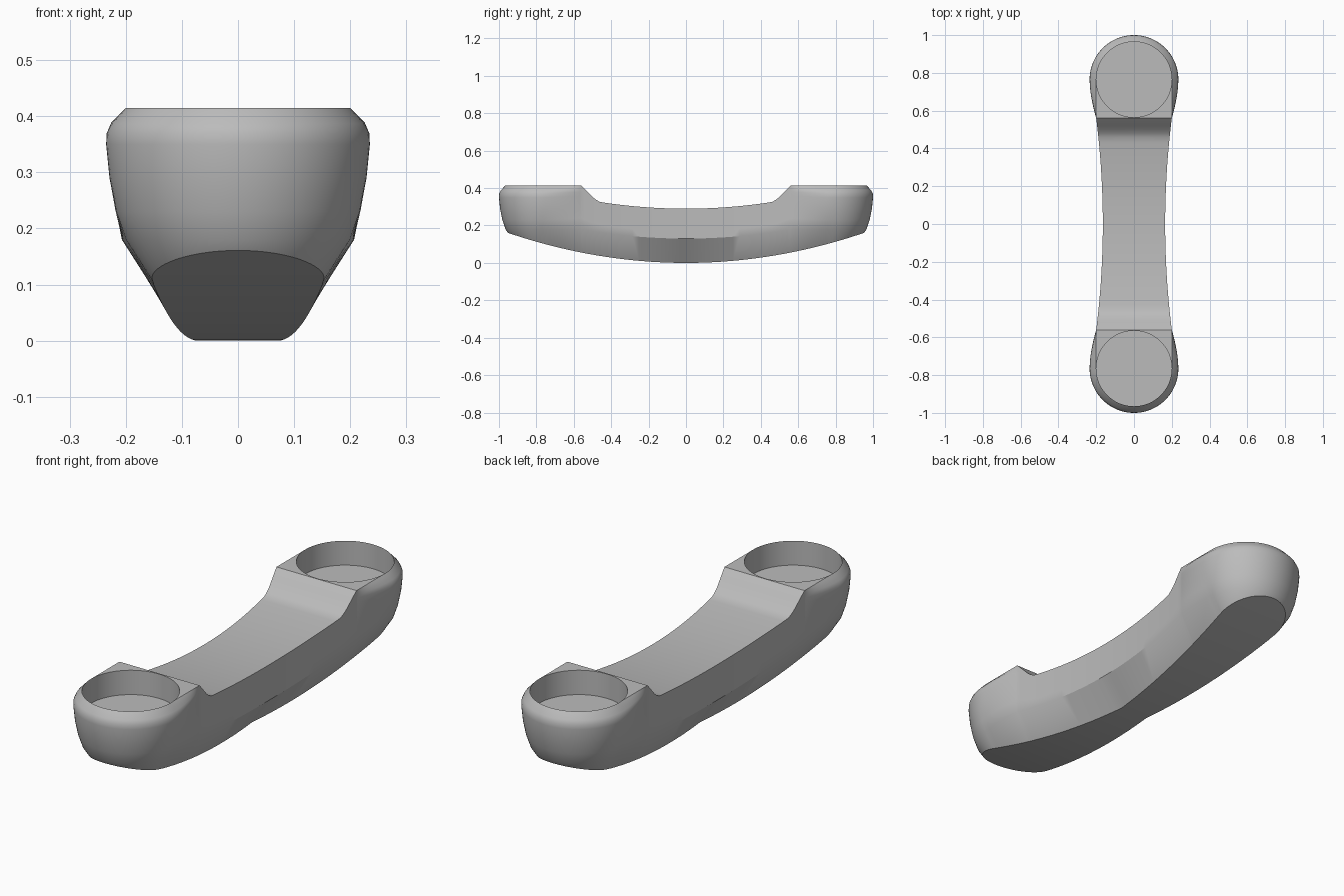
import bpy, bmesh
from math import sin, cos, pi

cube = bpy.data.objects.get("Cube")
if cube:
    bpy.data.objects.remove(cube, do_unlink=True)

HEAD_Y, POCKET_R, TOP_Z, FLOOR_Z = 0.765, 0.2, 0.415, 0.305
# Outer profile of the round head: radius, height
HEAD = [(0.2, 0.18), (0.217, 0.23), (0.229, 0.29), (0.235, 0.35),
        (0.234, 0.37), (0.226, 0.387), (0.2, TOP_Z)]
# Matching height fractions up the side of the grip
FRACTIONS = [0, 0.25, 0.5, 0.75, 0.85, 0.93, 1]
# Grip top line: y, z of the scoop where it climbs to the head
SCOOP = [(0.43, 0.321), (0.46, 0.326), (0.48, 0.337), (0.5, 0.353),
         (0.52, 0.374), (0.54, 0.395), (0.56, TOP_Z)]


def belly(y):
    """Height of the curved underside."""
    return 0.1773 * y * y


def lerp(a, b, t):
    return a + (b - a) * t


def grip_side(y, top):
    """Side points of the grip, blending into the head profile."""
    u = y / 0.56
    s = max(0, (y - 0.56) / (HEAD_Y - 0.56))
    w = 0.165 + 0.035 * u * u
    low = min(0.18, 0.13 + 0.05 * u * u)
    pts = [(0, y, belly(y)), (0.07 + 0.107 * y, y, belly(y))]
    for (r, z), f in zip(HEAD, FRACTIONS):
        pts.append((lerp(w, r, s), y, lerp(lerp(low, top, f), z, s)))
    pts[-1] = (min(w, POCKET_R), y, top)
    return pts


def pocket(x, y):
    """Rim, wall foot and floor middle of the round recess."""
    return [(x, y, TOP_Z), (x, y, FLOOR_Z), (0, y, FLOOR_Z)]


def head_side(a):
    """Side points of the head at an angle round its axis."""
    r = 0.15
    for _ in range(20):
        z = belly(HEAD_Y + r * sin(a))
        r = 0.155 + (z - 0.11) * 0.643
    y = HEAD_Y + r * sin(a)
    return [(0, y, z), (r * cos(a), y, z)] + [
        (q * cos(a), HEAD_Y + q * sin(a), h) for q, h in HEAD]


# Stations running from the middle of the grip to the tip of the head
stations = []
tops = [(0.43 * i / 12, 0.29 + 0.031 * (i / 12) ** 2) for i in range(12)]
for y, z in tops + SCOOP + [(HEAD_Y - POCKET_R, TOP_Z)]:
    stations.append(grip_side(y, z) + [(0, y, z)] * 3)
STEPS = 20
for i in range(STEPS):
    t = pi / 2 * i / STEPS
    y = HEAD_Y - POCKET_R * cos(t)
    stations.append(grip_side(y, TOP_Z) + pocket(POCKET_R * sin(t), y))
for i in range(STEPS + 1):
    a = pi / 2 * i / STEPS
    stations.append(head_side(a) + pocket(POCKET_R * cos(a), HEAD_Y + POCKET_R * sin(a)))

# Skin the stations into one quarter of the body
bm = bmesh.new()
grid = [[bm.verts.new(p) for p in row] for row in stations]
for a, b in zip(grid, grid[1:]):
    for j in range(len(a) - 1):
        bm.faces.new((a[j], b[j], b[j + 1], a[j + 1]))
bmesh.ops.remove_doubles(bm, verts=bm.verts, dist=0.0002)
mesh = bpy.data.meshes.new("handset_body")
bm.to_mesh(mesh)
bm.free()

body = bpy.data.objects.new("handset_body", mesh)
bpy.context.collection.objects.link(body)
mirror = body.modifiers.new("mirror_halves", "MIRROR")
mirror.use_axis = (True, True, False)
mirror.merge_threshold = 0.0005

# Plain grey plastic
grey = bpy.data.materials.new("grey_plastic")
grey.use_nodes = True
colour = (0.5, 0.5, 0.5, 1)
grey.diffuse_color = colour
grey.node_tree.nodes["Principled BSDF"].inputs["Base Color"].default_value = colour
mesh.materials.append(grey)

bpy.ops.object.select_all(action="DESELECT")
body.select_set(True)
bpy.context.view_layer.objects.active = body
bpy.ops.object.shade_smooth_by_angle(angle=pi / 6)
